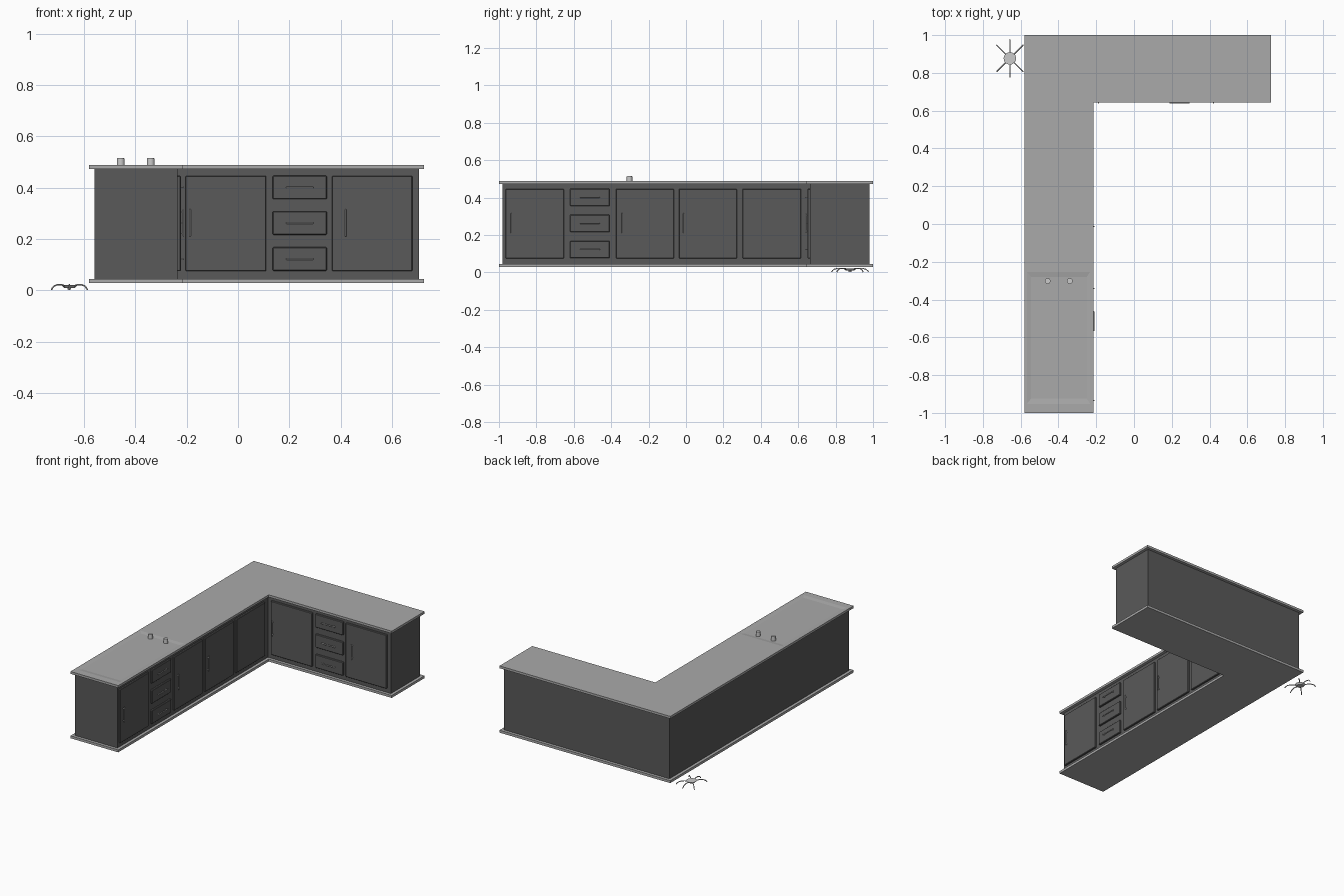
import bpy, bmesh, math
from mathutils import Vector

if "Cube" in bpy.data.objects:
    bpy.data.objects.remove(bpy.data.objects["Cube"])


def material(name, v):
    m = bpy.data.materials.new(name)
    m.diffuse_color = (v, v, v, 1)
    m.use_nodes = True
    m.node_tree.nodes["Principled BSDF"].inputs["Base Color"].default_value = m.diffuse_color
    return m


DARK = material("dark_wood", 0.1)
STONE = material("stone", 0.4)
METAL = material("metal", 0.6)


def finish(name, bm, mat):
    bmesh.ops.recalc_face_normals(bm, faces=bm.faces)
    me = bpy.data.meshes.new(name)
    bm.to_mesh(me)
    bm.free()
    ob = bpy.data.objects.new(name, me)
    bpy.context.collection.objects.link(ob)
    me.materials.append(mat)
    return ob


def box(name, a, b, mat, bevel=0):
    bm = bmesh.new()
    bmesh.ops.create_cube(bm, size=1)
    for v in bm.verts:
        v.co = Vector([(a[i] + b[i]) / 2 + v.co[i] * abs(b[i] - a[i]) for i in range(3)])
    if bevel:
        bmesh.ops.bevel(bm, geom=bm.edges[:], offset=bevel, segments=1, affect='EDGES')
    return finish(name, bm, mat)


def l_slab(name, inset, z0, z1, mat):
    # L outline, shrunk on every side by inset
    i = inset
    x0, x1, x2 = -0.58 + i, -0.215 - i, 0.725 - i
    y0, y1, y2 = -1 + i, 0.642 + i, 1 - i
    bm = bmesh.new()
    pts = [(x0, y0), (x1, y0), (x1, y1), (x2, y1), (x2, y2), (x0, y2)]
    f = bm.faces.new([bm.verts.new((x, y, z0)) for x, y in pts])
    r = bmesh.ops.extrude_face_region(bm, geom=[f])
    bmesh.ops.translate(bm, vec=(0, 0, z1 - z0),
                        verts=[g for g in r['geom'] if isinstance(g, bmesh.types.BMVert)])
    return finish(name, bm, mat)


# Cabinet carcass, plinth and worktop
l_slab("cabinet_body", 0.02, 0.044, 0.474, DARK)
l_slab("plinth", 0, 0.028, 0.045, STONE)
top = l_slab("worktop", 0, 0.473, 0.489, STONE)

# Shallow drainer recess cut into the worktop
bm = bmesh.new()
low = [(-0.545, -0.925), (-0.25, -0.925), (-0.25, -0.28), (-0.545, -0.28)]
high = [(-0.57, -0.955), (-0.23, -0.955), (-0.23, -0.25), (-0.57, -0.25)]
vl = [bm.verts.new((x, y, 0.485)) for x, y in low]
vh = [bm.verts.new((x, y, 0.4895)) for x, y in high]
bm.faces.new(vl)
bm.faces.new(vh)
for k in range(4):
    n = (k + 1) % 4
    bm.faces.new([vl[k], vl[n], vh[n], vh[k]])
cutter = finish("recess_cutter", bm, STONE)
cutter.hide_render = True
cutter.hide_viewport = True
mod = top.modifiers.new("recess", 'BOOLEAN')
mod.operation = 'DIFFERENCE'
mod.object = cutter
mod.solver = 'EXACT'


# Fronts: u runs along the cabinet, d is distance out from the carcass
def front_box(run, name, u, d, z, mat, bevel=0):
    if run == "back":
        a, b = (u[0], 0.662 - d[1], z[0]), (u[1], 0.662 - d[0], z[1])
    else:
        a, b = (-0.235 + d[0], u[0], z[0]), (-0.235 + d[1], u[1], z[1])
    return box(f"{run}_{name}", a, b, mat, bevel)


def handle(run, u, z, vertical):
    L, t = 0.053, 0.003
    du, dz = (t, L) if vertical else (L, t)
    front_box(run, "handle", (u - du, u + du), (0.019, 0.025), (z - dz, z + dz), METAL, 0.0015)
    for s in (-0.8, 0.8):
        cu, cz = (u, z + s * L) if vertical else (u + s * L, z)
        front_box(run, "handle_post", (cu - 0.002, cu + 0.002), (0.008, 0.02),
                  (cz - 0.002, cz + 0.002), METAL)


def door(run, u0, u1, hu=None):
    front_box(run, "door", (u0, u1), (-0.004, 0.012), (0.075, 0.446), DARK, 0.003)
    if hu is not None:
        handle(run, hu, 0.263, True)


def drawers(run, u0, u1):
    for z in (0.122, 0.262, 0.401):
        front_box(run, "drawer", (u0, u1), (-0.004, 0.012), (z - 0.046, z + 0.046), DARK, 0.003)
        handle(run, (u0 + u1) / 2, z, False)


door("back", -0.205, 0.11, -0.187)
drawers("back", 0.135, 0.346)
door("back", 0.366, 0.68, 0.42)
door("side", -0.965, -0.653, -0.935)
drawers("side", -0.62, -0.408)
door("side", -0.375, -0.065, -0.342)
door("side", -0.038, 0.272, -0.013)
door("side", 0.302, 0.615)


# Round parts
def cylinder(name, x, y, z0, z1, r1, r2, mat, bevel=0):
    bm = bmesh.new()
    bmesh.ops.create_cone(bm, cap_ends=True, segments=24, radius1=r1, radius2=r2, depth=z1 - z0)
    if bevel:
        rim = [e for e in bm.edges if all(v.co.z > 0 for v in e.verts)]
        bmesh.ops.bevel(bm, geom=rim, offset=bevel, segments=2, affect='EDGES')
    bmesh.ops.translate(bm, verts=bm.verts, vec=(x, y, (z0 + z1) / 2))
    ob = finish(name, bm, mat)
    bpy.context.view_layer.objects.active = ob
    ob.select_set(True)
    bpy.ops.object.shade_smooth_by_angle()
    ob.select_set(False)


for x in (-0.457, -0.34):
    cylinder("tap_knob", x, -0.302, 0.484, 0.516, 0.015, 0.015, METAL, 0.003)

# Small six-legged stand beside the corner
CX, CY = -0.657, 0.877
cylinder("stand_dish", CX, CY, 0.01, 0.021, 0.022, 0.033, METAL)
cylinder("stand_stem", CX, CY, 0.003, 0.011, 0.007, 0.007, METAL)
path = [(0.028, 0.018), (0.045, 0.022), (0.066, 0.022), (0.084, 0.017), (0.094, 0.009), (0.099, 0.002)]
for deg in (45, 90, 135, 225, 270, 315):
    c, s = math.cos(math.radians(deg)), math.sin(math.radians(deg))
    cu = bpy.data.curves.new("stand_leg", 'CURVE')
    cu.dimensions = '3D'
    cu.bevel_depth = 0.003
    cu.bevel_resolution = 1
    cu.use_fill_caps = True
    sp = cu.splines.new('POLY')
    sp.points.add(len(path) - 1)
    for p, (r, z) in zip(sp.points, path):
        p.co = (CX + r * c, CY + r * s, z, 1)
    cu.materials.append(METAL)
    bpy.context.collection.objects.link(bpy.data.objects.new("stand_leg", cu))
